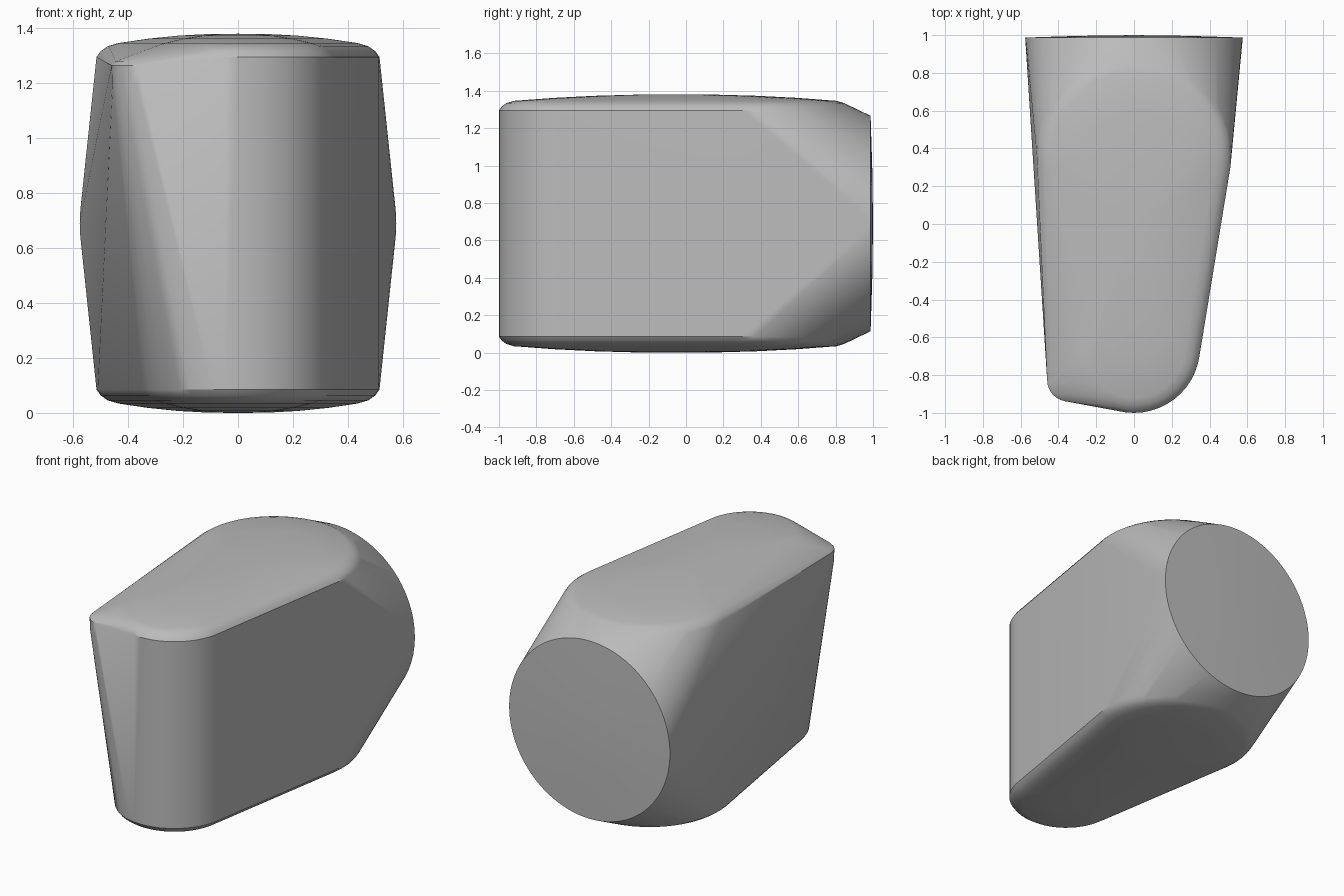
import bpy, bmesh, math

cube = bpy.data.objects.get("Cube")
if cube:
    bpy.data.objects.remove(cube, do_unlink=True)

MID = 0.69      # half height of the block
grey = bpy.data.materials.new("plain_grey")
grey.use_nodes = True
GREY = (0.5, 0.5, 0.5, 1)
grey.diffuse_color = GREY
grey.node_tree.nodes["Principled BSDF"].inputs["Base Color"].default_value = GREY

bm = bmesh.new()


def flat_ring(x, y, z, r, n=48):
    """Horizontal circle of hull points."""
    for i in range(n):
        a = math.tau * i / n
        bm.verts.new((x + r * math.cos(a), y + r * math.sin(a), z))


def back_ring(y, r, n=96):
    """Upright circle of hull points facing the back."""
    for i in range(n):
        a = math.tau * i / n
        bm.verts.new((r * math.cos(a), y, MID + r * math.sin(a)))


# Tapered top and bottom caps: rounded rim, then a shallow dome
rim = [(0, 0.085), (0.015, 0.064), (0.04, 0.046), (0.08, 0.034)]
for side in (-1, 1):
    for inset, depth in rim:
        z = MID + side * (MID - depth)
        flat_ring(0, -0.65, z, 0.35 - inset)
        flat_ring(0, 0.37, z, 0.515 - inset)
    for scale, depth in [(0.75, 0.018), (0.5, 0.007), (0.25, 0.001)]:
        z = MID + side * (MID - depth)
        flat_ring(0, -0.05 - 0.6 * scale, z, 0.27 * scale, 32)
        flat_ring(0, -0.05 + 0.42 * scale, z, 0.435 * scale, 32)
    bm.verts.new((0, -0.05, MID + side * MID))

# Round back disc with a slight bulge
for y, r in [(0.987, 0.576), (0.996, 0.29)]:
    back_ring(y, r)
bm.verts.new((0, 1, MID))

# Raised front corner, present only at the top
for z, r in [(1.19, 0.113), (1.265, 0.115), (1.28, 0.10)]:
    flat_ring(-0.345, -0.825, z, r, 32)

# Stretch one skin over all the rings
hull = bmesh.ops.convex_hull(bm, input=bm.verts[:])
loose = [v for v in bm.verts if not v.link_faces]
bmesh.ops.delete(bm, geom=loose, context='VERTS')
bmesh.ops.recalc_face_normals(bm, faces=bm.faces[:])

mesh = bpy.data.meshes.new("rounded_block")
bm.to_mesh(mesh)
bm.free()
mesh.materials.append(grey)
block = bpy.data.objects.new("rounded_block", mesh)
bpy.context.collection.objects.link(block)
bpy.ops.object.select_all(action='DESELECT')
block.select_set(True)
bpy.context.view_layer.objects.active = block
bpy.ops.object.shade_smooth_by_angle(angle=math.radians(30))
